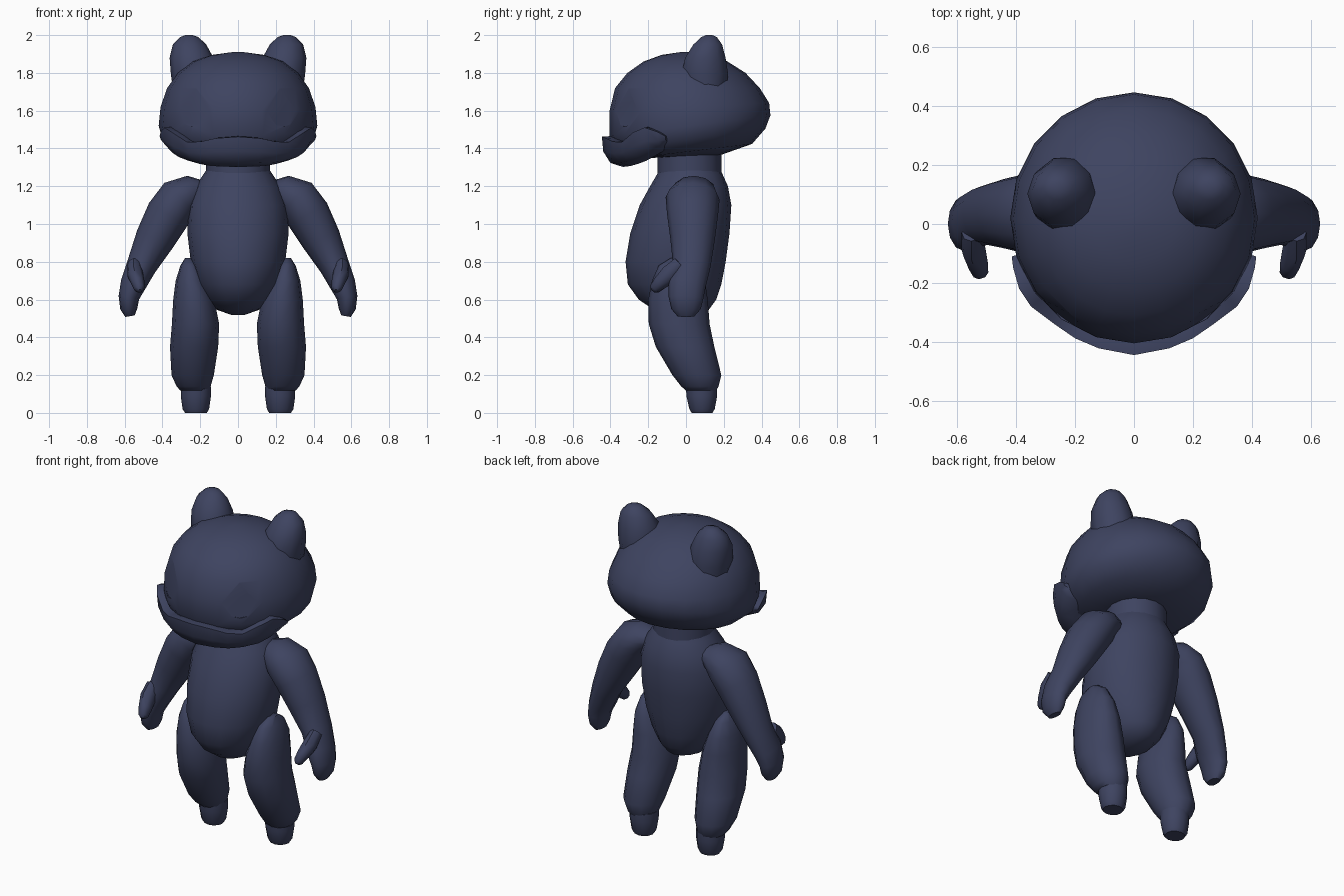
import bpy, bmesh, math
from mathutils import Vector

cube = bpy.data.objects.get("Cube")
if cube:
    bpy.data.objects.remove(cube, do_unlink=True)

navy = bpy.data.materials.new("dark_navy")
navy.use_nodes = True
NAVY = (0.048, 0.057, 0.118, 1)
navy.diffuse_color = NAVY
navy.node_tree.nodes["Principled BSDF"].inputs["Base Color"].default_value = NAVY


def smooth(obj, angle=50):
    bpy.ops.object.select_all(action='DESELECT')
    obj.select_set(True)
    bpy.context.view_layer.objects.active = obj
    bpy.ops.object.shade_smooth_by_angle(angle=math.radians(angle))


def skin(name, rings, angle=50):
    """Join rings of points into a closed tube."""
    bm = bmesh.new()
    loops = [[bm.verts.new(p) for p in ring] for ring in rings]
    n = len(loops[0])
    for a, b in zip(loops, loops[1:]):
        for i in range(n):
            j = (i + 1) % n
            bm.faces.new((a[i], a[j], b[j], b[i]))
    bm.faces.new(loops[0])
    bm.faces.new(loops[-1])
    bmesh.ops.recalc_face_normals(bm, faces=bm.faces)
    mesh = bpy.data.meshes.new(name)
    bm.to_mesh(mesh)
    bm.free()
    mesh.materials.append(navy)
    obj = bpy.data.objects.new(name, mesh)
    bpy.context.collection.objects.link(obj)
    smooth(obj, angle)
    return obj


def oval(c, u, v, n):
    turns = [math.tau * i / n for i in range(n)]
    return [Vector(c) + Vector(u) * math.cos(t) + Vector(v) * math.sin(t) for t in turns]


def stack(name, levels, n, side=1):
    """Level: z, x from, x to, y from, y to, optional slope of z along y."""
    rings = []
    for z, x0, x1, y0, y1, *slope in levels:
        ry = (y1 - y0) / 2
        rise = slope[0] * ry if slope else 0
        rings.append(oval((side * (x0 + x1) / 2, (y0 + y1) / 2, z),
                          (side * (x1 - x0) / 2, 0, 0), (0, ry, rise), n))
    return skin(name, rings)


def limb(name, stops, n, side):
    """Stop: x, y, z, radius across, radius along y."""
    pts = [Vector(s[:3]) for s in stops]
    rings = []
    for i, (x, y, z, r, ry) in enumerate(stops):
        t = pts[min(i + 1, len(pts) - 1)] - pts[max(i - 1, 0)]
        across = Vector((0, 1, 0)).cross(t).normalized()
        depth = t.cross(across).normalized()
        ring = oval(pts[i], across * r, depth * ry, n)
        rings.append([Vector((side * p.x, p.y, p.z)) for p in ring])
    return skin(name, rings)


# Head: a wide dome, its rim tilted up to the back
head = stack("head", [
    (1.36, -.15, .15, -.11, .19, .05),
    (1.385, -.32, .32, -.30, .35, .12),
    (1.45, -.40, .40, -.36, .42, .14),
    (1.52, -.42, .42, -.405, .447, .13),
    (1.62, -.41, .41, -.405, .44, .05),
    (1.72, -.375, .375, -.375, .39),
    (1.80, -.318, .318, -.31, .315),
    (1.86, -.24, .24, -.225, .22),
    (1.895, -.14, .14, -.13, .13),
    (1.91, -.03, .03, -.03, .03)], 20)

# Eyes: shallow round recesses cut into the face
for side in (1, -1):
    out = Vector((side * .585, -.80, .12)).normalized()
    u = out.cross(Vector((0, 0, 1))).normalized()
    v = out.cross(u)
    c = Vector((side * .232, -.315, 1.622))
    cutter = skin("eye_cutter", [oval(c + out * d, u * .108, v * .107, 16) for d in (-.005, .15)])
    cutter.hide_render = True
    mod = head.modifiers.new("eye_recess", 'BOOLEAN')
    mod.operation = 'DIFFERENCE'
    mod.solver = 'EXACT'
    mod.object = cutter
    bpy.context.view_layer.objects.active = head
    bpy.ops.object.modifier_apply(modifier=mod.name)
    bpy.data.objects.remove(cutter, do_unlink=True)
smooth(head, 35)

# Muzzle: a wide lip wrapped round the front; station: x, y, top z, bottom z
half = [(0, -.445, 1.467, 1.302), (.12, -.422, 1.458, 1.304), (.20, -.388, 1.44, 1.308),
        (.27, -.34, 1.437, 1.318), (.35, -.28, 1.49, 1.335), (.39, -.22, 1.515, 1.36),
        (.41, -.15, 1.49, 1.39), (.415, -.11, 1.465, 1.43)]
stations = [(-x, y, a, b) for x, y, a, b in half[:0:-1]] + half
section = [(.85, 1), (1, .97), (.985, .5), (.9, .13), (.75, 0), (.45, .45)]
skin("muzzle", [[(x * s, y * s, b + (a - b) * h) for s, h in section]
                for x, y, a, b in stations], 60)

# Neck and egg-shaped torso
stack("neck", [(1.2, -.17, .17, -.15, .19), (1.45, -.17, .17, -.15, .185)], 16)
stack("torso", [
    (.517, -.03, .03, -.06, 0),
    (.545, -.11, .11, -.17, .12),
    (.60, -.165, .165, -.25, .16),
    (.68, -.212, .212, -.308, .187),
    (.80, -.25, .25, -.32, .21),
    (.95, -.268, .268, -.295, .23),
    (1.10, -.262, .262, -.245, .24),
    (1.20, -.225, .225, -.19, .222),
    (1.26, -.185, .185, -.155, .195),
    (1.29, -.165, .165, -.14, .18)], 16)

for side, label in ((1, "left"), (-1, "right")):
    # Ears
    stack(label + "_ear", [
        (1.68, .12, .34, -.01, .21),
        (1.79, .118, .355, -.03, .23),
        (1.88, .13, .362, -.01, .215),
        (1.95, .168, .345, .035, .195),
        (1.99, .21, .305, .08, .165),
        (2.0, .24, .28, .105, .14)], 10, side)
    # Arms with a mitten hand
    limb(label + "_arm", [
        (.18, .05, 1.18, .05, .07),
        (.24, .045, 1.175, .085, .115),
        (.31, .035, 1.135, .115, .143),
        (.37, .035, 1.05, .118, .135),
        (.44, .035, .92, .105, .118),
        (.51, .03, .78, .08, .10),
        (.555, .005, .68, .068, .10),
        (.578, 0, .61, .055, .092),
        (.578, 0, .55, .045, .078),
        (.572, 0, .512, .025, .045)], 12, side)
    limb(label + "_thumb", [
        (.55, -.03, .79, .035, .04),
        (.545, -.085, .735, .042, .05),
        (.53, -.135, .69, .036, .04),
        (.522, -.165, .658, .028, .03),
        (.52, -.175, .645, .012, .014)], 8, side)
    # Legs and small stub feet
    stack(label + "_leg", [
        (.118, .155, .305, 0, .16),
        (.14, .145, .325, -.025, .172),
        (.20, .128, .352, -.072, .187),
        (.35, .105, .36, -.16, .15),
        (.47, .10, .35, -.197, .125),
        (.60, .125, .343, -.20, .115),
        (.70, .165, .33, -.18, .10),
        (.78, .205, .305, -.145, .06),
        (.82, .24, .28, -.08, 0)], 12, side)
    stack(label + "_foot", [
        (0, .165, .28, .03, .14),
        (.02, .153, .293, .018, .152),
        (.09, .143, .303, .002, .165),
        (.14, .143, .303, 0, .165)], 12, side)
